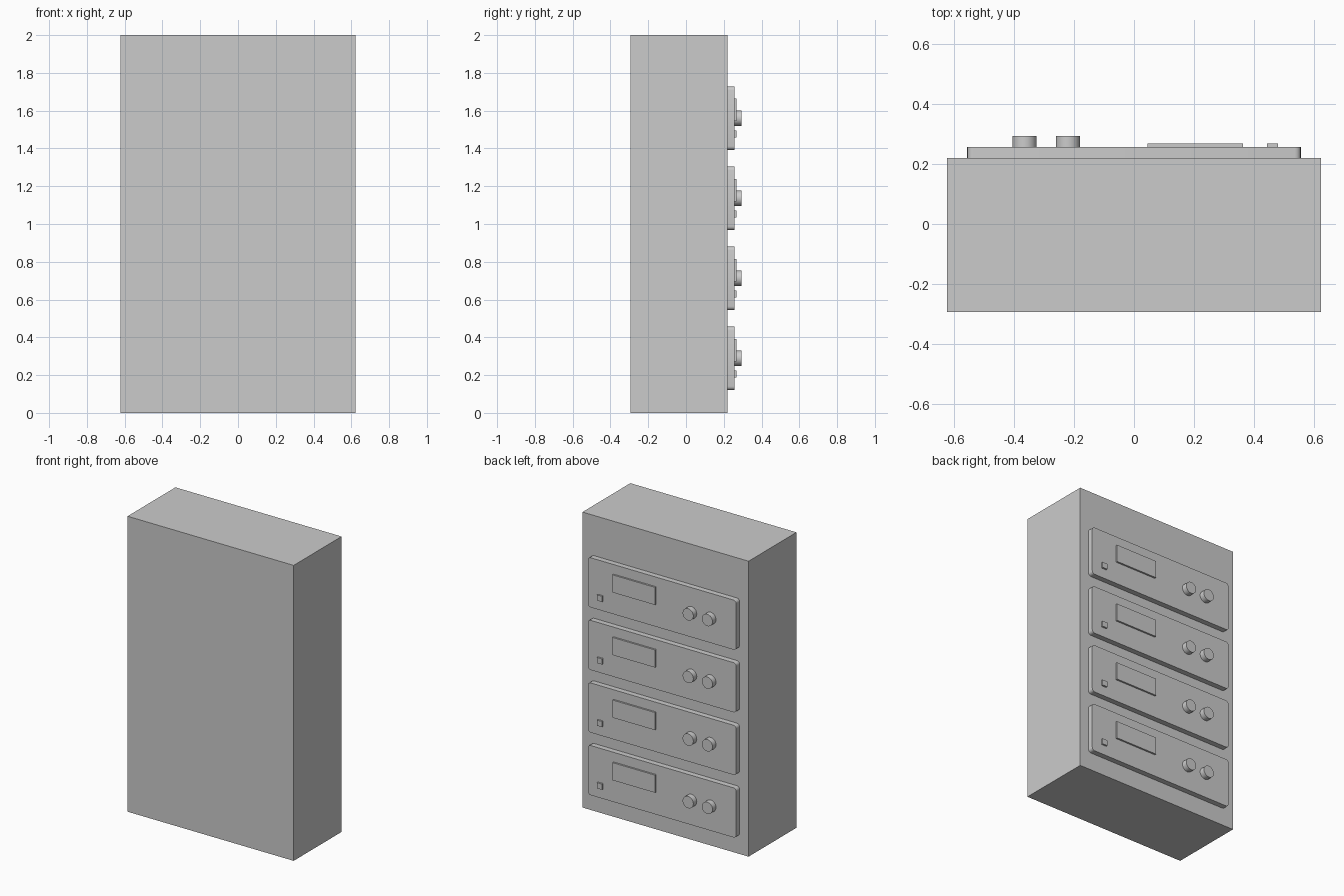
import bpy, bmesh, math

if "Cube" in bpy.data.objects:
    bpy.data.objects.remove(bpy.data.objects["Cube"])

BODY_BACK, BODY_FACE = -0.293, 0.219   # cabinet depth range
PANEL_FACE = 0.256                     # outer face of each unit panel


def finish(bm, name):
    mesh = bpy.data.meshes.new(name)
    bmesh.ops.recalc_face_normals(bm, faces=bm.faces)
    bm.to_mesh(mesh)
    bm.free()
    obj = bpy.data.objects.new(name, mesh)
    bpy.context.collection.objects.link(obj)
    return obj


def smooth(obj, angle=30):
    bpy.ops.object.select_all(action='DESELECT')
    obj.select_set(True)
    bpy.context.view_layer.objects.active = obj
    bpy.ops.object.shade_smooth_by_angle(angle=math.radians(angle))


def box(name, x, y, z, corner=0.0):
    """Box from (min, max) ranges; corner rounds the edges running along y."""
    bm = bmesh.new()
    bmesh.ops.create_cube(bm, size=1)
    for v in bm.verts:
        v.co = [r[0] if c < 0 else r[1] for c, r in zip(v.co, (x, y, z))]
    if corner:
        edges = [e for e in bm.edges
                 if abs(e.verts[0].co.y - e.verts[1].co.y) > 1e-4]
        bmesh.ops.bevel(bm, geom=edges, offset=corner, segments=4,
                        profile=0.5, affect='EDGES')
    obj = finish(bm, name)
    if corner:
        smooth(obj)
    return obj


def knob(name, x, z, radius, y0, y1):
    bpy.ops.mesh.primitive_cylinder_add(
        vertices=32, radius=radius, depth=y1 - y0,
        location=(x, (y0 + y1) / 2, z), rotation=(math.pi / 2, 0, 0))
    obj = bpy.context.object
    obj.name = name
    smooth(obj)


# Cabinet
box("cabinet", (-0.622, 0.622), (BODY_BACK, BODY_FACE), (0, 2))

# Four identical equipment units stacked up the +y face
for i in range(4):
    zc = 0.289 + i * 0.4237
    n = f"_{i + 1}"
    box("unit_panel" + n, (-0.555, 0.555), (BODY_FACE, PANEL_FACE),
        (zc - 0.168, zc + 0.168), corner=0.02)
    box("display" + n, (0.045, 0.363), (PANEL_FACE - 0.005, 0.268),
        (zc - 0.016, zc + 0.103))
    box("power_button" + n, (0.442, 0.48), (PANEL_FACE - 0.005, 0.268),
        (zc - 0.102, zc - 0.064))
    knob("left_knob" + n, -0.22, zc, 0.04, PANEL_FACE - 0.005, 0.293)
    knob("right_knob" + n, -0.364, zc, 0.04, PANEL_FACE - 0.005, 0.293)
